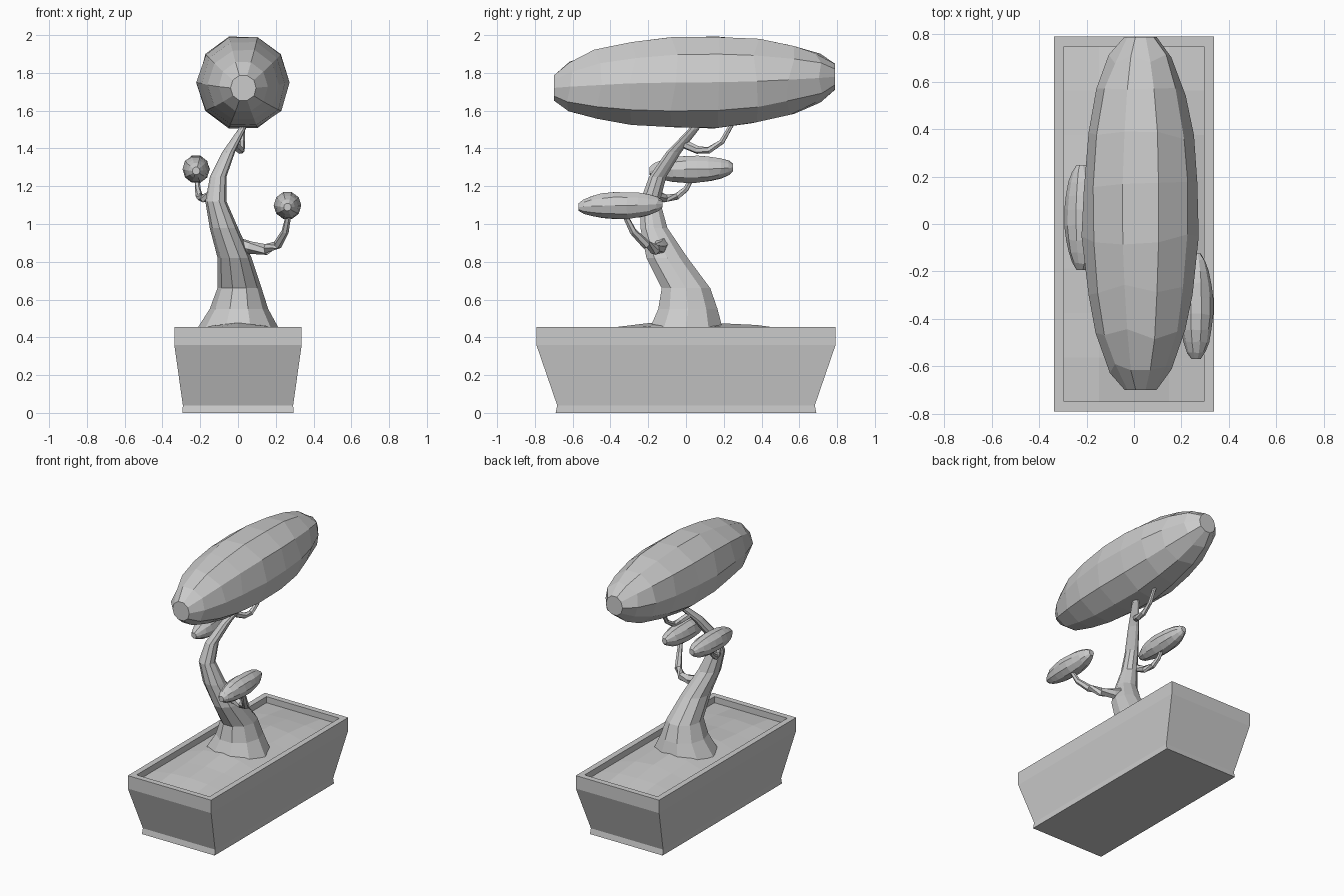
import bpy, bmesh, math, random
from mathutils import Vector

random.seed(4)
cube = bpy.data.objects.get("Cube")
if cube:
    bpy.data.objects.remove(cube, do_unlink=True)

grey = bpy.data.materials.new("plain_grey")
grey.use_nodes = True
grey.diffuse_color = (0.6, 0.6, 0.6, 1)
grey.node_tree.nodes["Principled BSDF"].inputs["Base Color"].default_value = (0.6, 0.6, 0.6, 1)


def finish(name, bm):
    mesh = bpy.data.meshes.new(name)
    bm.to_mesh(mesh)
    bm.free()
    mesh.materials.append(grey)
    obj = bpy.data.objects.new(name, mesh)
    bpy.context.collection.objects.link(obj)
    return obj


def loft(name, rings):
    """Skin a list of equal-length point rings and cap both ends."""
    bm = bmesh.new()
    rows = [[bm.verts.new(p) for p in ring] for ring in rings]
    n = len(rows[0])
    for a, b in zip(rows, rows[1:]):
        for i in range(n):
            j = (i + 1) % n
            bm.faces.new((a[i], a[j], b[j], b[i]))
    bm.faces.new(rows[0])
    bm.faces.new(rows[-1])
    bmesh.ops.recalc_face_normals(bm, faces=bm.faces)
    return finish(name, bm)


def circle(n, turn=0.0):
    angles = [math.tau * i / n + turn for i in range(n)]
    return [(math.cos(a), math.sin(a)) for a in angles]


# Pot: flared rectangular tray with a rim and hollow top
corners = [(-1, -1), (1, -1), (1, 1), (-1, 1)]
pot_profile = [(0.294, 0.69, 0), (0.292, 0.682, 0.04), (0.337, 0.792, 0.36),
               (0.337, 0.792, 0.455), (0.295, 0.75, 0.455), (0.295, 0.75, 0.38)]
loft("pot", [[(sx * w, sy * d, z) for sx, sy in corners] for w, d, z in pot_profile])

# Soil: gently mounded sheet inside the rim
bm = bmesh.new()
bmesh.ops.create_grid(bm, x_segments=4, y_segments=8, size=1)
for v in bm.verts:
    x, y = v.co.x, v.co.y
    inside = (1 - x * x) * (1 - y * y)
    v.co = (x * 0.295, y * 0.75, 0.41 + 0.065 * inside + random.uniform(-0.01, 0.01) * inside)
finish("soil", bm)

# Trunk: S-curved, flared at the root (x, y, z, x radius, y radius)
trunk = [(0, 0, 0.44, 0.22, 0.205), (0.005, 0.01, 0.55, 0.155, 0.165),
         (0.008, 0.0, 0.66, 0.117, 0.135), (-0.018, -0.1, 0.82, 0.09, 0.115),
         (-0.075, -0.17, 0.98, 0.075, 0.075), (-0.117, -0.19, 1.12, 0.056, 0.055),
         (-0.105, -0.15, 1.25, 0.044, 0.048), (-0.05, -0.065, 1.38, 0.034, 0.042),
         (0.02, 0.04, 1.5, 0.02, 0.03), (0.04, 0.07, 1.56, 0.015, 0.02)]
loft("trunk", [[(x + rx * c, y + ry * s, z) for c, s in circle(10)]
               for x, y, z, rx, ry in trunk])


def branch(name, points, r0, r1):
    pts = [Vector(p) for p in points]
    last = len(pts) - 1
    rings = []
    for i, p in enumerate(pts):
        along = (pts[min(i + 1, last)] - pts[max(i - 1, 0)]).normalized()
        side = along.cross(Vector((1, -1, 0))).normalized()
        up = along.cross(side)
        r = r0 + (r1 - r0) * i / last
        rings.append([p + r * (c * side + s * up) for c, s in circle(6)])
    loft(name, rings)


branch("left_branch", [(-0.03, -0.12, 0.9), (0.06, -0.14, 0.875), (0.15, -0.165, 0.865),
                       (0.21, -0.21, 0.89), (0.25, -0.28, 0.96), (0.27, -0.33, 1.06)], 0.04, 0.014)
branch("right_branch", [(-0.13, -0.17, 1.16), (-0.18, -0.11, 1.135), (-0.205, -0.05, 1.145),
                        (-0.213, 0.0, 1.185), (-0.218, 0.035, 1.25)], 0.026, 0.012)
branch("upper_branch", [(-0.02, 0.0, 1.42), (0.01, 0.06, 1.392), (0.018, 0.12, 1.39),
                        (0.022, 0.19, 1.435), (0.026, 0.25, 1.54)], 0.024, 0.012)


# Foliage: long, faceted pads lying front to back
def foliage(name, centre, radius, length):
    cx, cy, cz = centre
    rings = []
    steps = 9
    for i in range(steps + 1):
        a = math.radians(-74 + 148 * i / steps)
        t = math.sin(a) / math.sin(math.radians(74))
        lift = 0.12 * radius * t * abs(t)
        end = i in (0, steps)
        ring = []
        for c, s in circle(10):
            r = radius * math.cos(a) * random.uniform(0.98, 1.03)
            y = cy + length * t + (0 if end else random.uniform(-0.03, 0.03) * length)
            ring.append((cx + r * c, y, cz + r * s * 1.03 + lift))
        rings.append(ring)
    loft(name, rings)


foliage("crown_foliage", (0.028, 0.045, 1.75), 0.246, 0.745)
foliage("left_foliage", (0.262, -0.347, 1.098), 0.072, 0.222)
foliage("right_foliage", (-0.222, 0.028, 1.29), 0.072, 0.222)
